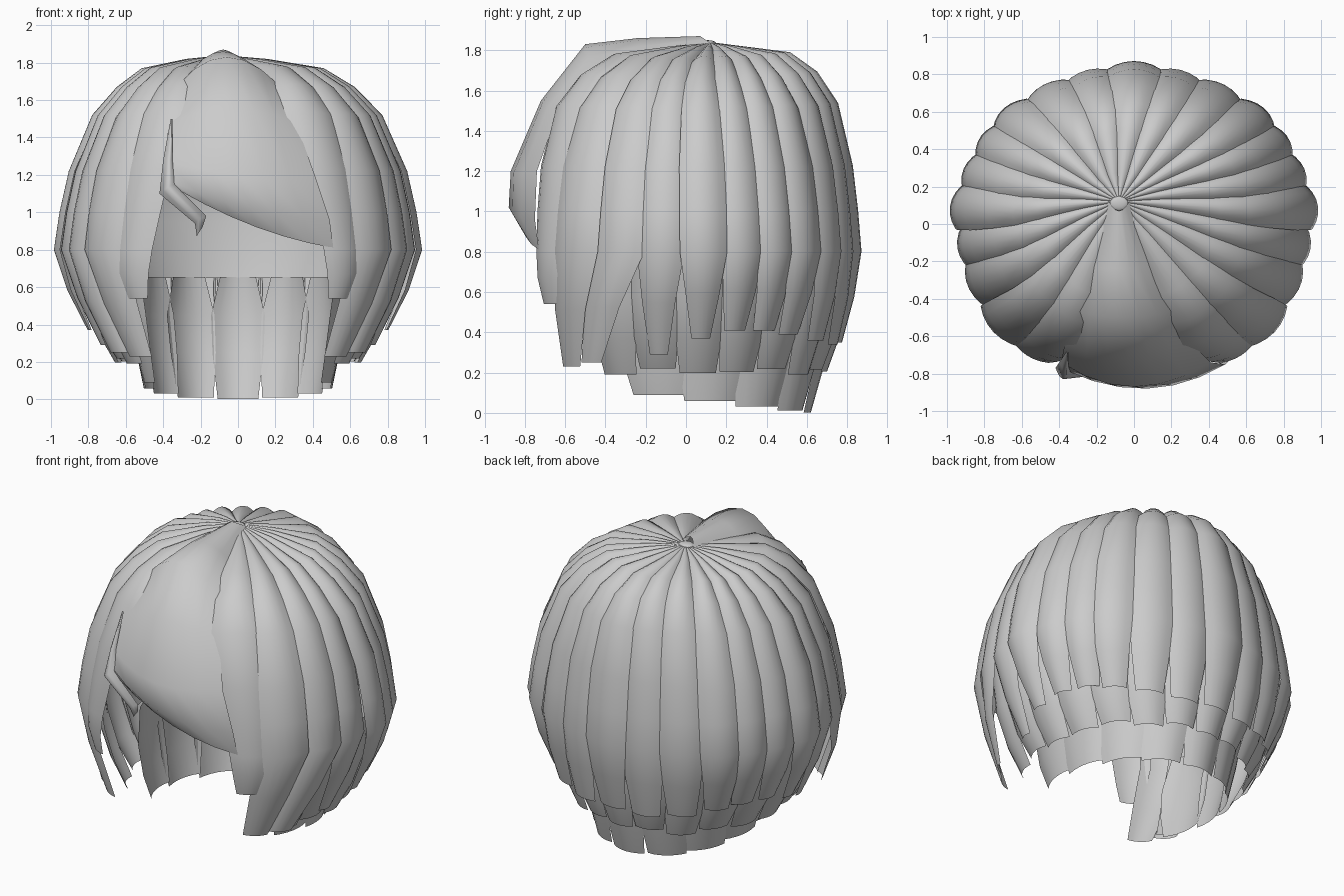
import bpy, math

CROWN = (-0.08, 0.12)
N = 6  # segments across a strand


def make_grid(name, grid):
    """Open smooth ribbon from rows of points."""
    w = len(grid[0])
    verts = [p for row in grid for p in row]
    faces = [(r*w+c, (r+1)*w+c, (r+1)*w+c+1, r*w+c+1)
             for r in range(len(grid)-1) for c in range(w-1)]
    me = bpy.data.meshes.new(name)
    me.from_pydata(verts, [], faces)
    for p in me.polygons:
        p.use_smooth = True
    ob = bpy.data.objects.new(name, me)
    bpy.context.collection.objects.link(ob)
    return ob


def strand(name, ang, hw, rows, side=1, scallop=0.04, n=N):
    """rows: (radius x, radius y, z, width factor, angle shift, crown pull, edge drop)"""
    grid = []
    for rx, ry, z, wf, shift, pull, drop in rows:
        row = []
        for i in range(n+1):
            u = 2*i/n - 1
            a = math.radians(ang + shift + u*hw*wf)
            k = 1 - scallop*wf*u*u
            row.append((side*rx*k*math.cos(a) + CROWN[0]*pull,
                        ry*k*math.sin(a) + CROWN[1]*pull,
                        z - drop*u*u))
        grid.append(row)
    make_grid(name, grid)


def spread(rows, steps=3):
    """Interpolate between three-point rows (left, middle, right)."""
    grid = []
    for l, m, r in rows:
        row = []
        for i in range(2*steps+1):
            u = i/steps - 1
            row.append(tuple(l[k]*u*(u-1)/2 + m[k]*(1-u*u) + r[k]*u*(u+1)/2
                             for k in range(3)))
        grid.append(row)
    return grid


# Outer layer: angle, half width, tip radius, tip z, tip shift, tip width, scale
outer = [
    (-57, 12.0, 0.96, 0.54, 2, 0.32, 1.0),
    (-41, 10.5, 0.86, 0.23, -10, 0.5, 1.02),
    (-24, 10.0, 0.86, 0.25, -16, 0.5, 0.99),
    (-9, 8.9, 0.76, 0.29, -3, 0.45, 0.98),
    (6, 8.5, 0.82, 0.37, 0, 0.45, 1.015),
    (20, 8.2, 0.83, 0.41, 0, 0.55, 0.995),
    (33, 7.9, 0.84, 0.41, 0, 0.65, 1.0),
    (45, 8.2, 0.85, 0.39, 0, 0.65, 1.01),
    (60, 9.2, 0.88, 0.36, 0, 0.65, 0.99),
    (75, 9.2, 0.89, 0.34, 0, 0.65, 0.98),
    (90, 9.2, 0.89, 0.35, 0, 0.65, 1.0),
]
A, B = 0.985, 0.87
for i, (ang, hw, rt, zt, sh, tw, sc) in enumerate(outer):
    # front and back rise more steeply than the sides
    full = math.sin(math.radians(ang))**2
    # the strand beside the face narrows away from the fringe
    w1, s1, w2, s2 = (0.78, 1, 0.6, 3) if i == 0 else (1, 0, 0.95, 0)
    rows = [(A*r*sc, (B + f*full)*r*sc, z + f*0.2*full, wf, s, pull, drop)
            for r, z, wf, s, pull, drop, f in [
        (0.003, 1.84, 1, 0, 1, 0, 0), (0.22, 1.82, 1, 0, 0.75, 0.02, 0),
        (0.49, 1.77, 1, 0, 0.35, 0.035, .1), (0.64, 1.67, 1, 0, 0.15, 0.03, .12),
        (0.78, 1.52, 1, 0, 0.05, 0.02, .09), (0.91, 1.22, w1, s1, 0, 0, .04),
        (0.96, 1.0, (w1+w2)/2, (s1+s2)/2, 0, 0, .02),
        (0.99, 0.80, w2, s2, 0, 0, .01)]]
    for t in (0.5, 1):
        r = sc*0.99*(1-t) + rt*t + (0.02 if t < 1 else 0)
        rows.append((A*r, B*r, 0.80*(1-t) + zt*t, w2 + (tw-w2)*t**1.1,
                     s2*(1-t) + sh*t, 0, 0))
    for side in ((1, -1) if ang < 90 else (1,)):
        strand(f"outer_strand_{i}", ang, hw, rows, side)

# Crown knot where the strands meet
bpy.ops.mesh.primitive_uv_sphere_add(segments=10, ring_count=6, radius=1,
                                     location=(CROWN[0], CROWN[1]-0.01, 1.835))
knot = bpy.context.object
knot.name = "crown_knot"
knot.scale = (0.05, 0.04, 0.015)
bpy.ops.object.shade_smooth()

# Scalp shell closing the inside, open towards the face
strand("scalp_shell", 90, 115,
       [(0.02, 0.02, 1.76, 1, 0, 1, 0), (0.40, 0.38, 1.70, 1, 0, .4, 0),
        (0.66, 0.62, 1.50, 1, 0, 0.1, 0), (0.76, 0.74, 1.25, 1, 0, 0, 0),
        (0.74, 0.76, 0.95, 1, 0, 0, 0), (0.60, 0.72, 0.65, 1, 0, 0, 0)],
       scallop=0, n=32)

# Middle layer under the outer tips
for i, ang in enumerate([90, 73, 56, 39, 22, 5, -12, -29]):
    dz = 0.015*math.sin(i*2.4)
    rows = [(0.88, 0.81, 0.86, 0.9, 0, 0, 0), (0.84, 0.80, 0.58, 1.05, 0, 0, 0),
            (0.76, 0.76, 0.37, 1, 0, 0, 0), (0.66, 0.70, 0.205+dz, 0.85, 0, 0, 0)]
    for side in ((1, -1) if ang < 90 else (1,)):
        strand(f"middle_strand_{i}", ang, 9, rows, side)

# Nape layer, lowest at the back
for i, ang in enumerate([90, 62, 37, 12, -13]):
    lift = 0.07*(1 - math.sin(math.radians(ang)))
    rows = [(0.58, 0.72, 0.655, 0.65, 0, 0, 0), (0.58, 0.73, 0.45, 1, 0, 0, 0),
            (0.55, 0.69, 0.25, 1, 0, 0, 0), (0.51, 0.62, 0.003+lift, 0.85, 0, 0, 0)]
    for side in ((1, -1) if ang < 90 else (1,)):
        strand(f"nape_strand_{i}", ang, 15, rows, side)

# Large swept fringe
make_grid("fringe", spread([
    ((-.14, .13, 1.83), (-.08, .07, 1.87), (-.02, .13, 1.83)),
    ((-.24, -.22, 1.77), (-.08, -.24, 1.86), (.09, -.21, 1.77)),
    ((-.32, -.46, 1.68), (-.06, -.50, 1.83), (.22, -.46, 1.68)),
    ((-.37, -.64, 1.48), (-.03, -.72, 1.55), (.31, -.64, 1.48)),
    ((-.39, -.74, 1.28), (.00, -.87, 1.20), (.41, -.74, 1.20)),
    ((-.37, -.78, 1.17), (.07, -.88, 1.02), (.49, -.75, .96)),
    ((-.32, -.79, 1.12), (.10, -.81, .92), (.51, -.73, .81)),
]))

# Thin loose lock beside the fringe
make_grid("fringe_lock", spread([
    ((-.36, -.68, 1.50), (-.355, -.69, 1.50), (-.35, -.68, 1.50)),
    ((-.40, -.74, 1.28), (-.37, -.78, 1.28), (-.35, -.76, 1.28)),
    ((-.42, -.77, 1.10), (-.38, -.83, 1.13), (-.34, -.79, 1.15)),
    ((-.23, -.78, .94), (-.21, -.81, .96), (-.17, -.79, .98)),
    ((-.22, -.76, .87), (-.21, -.77, .89), (-.19, -.76, .92)),
], 2))
